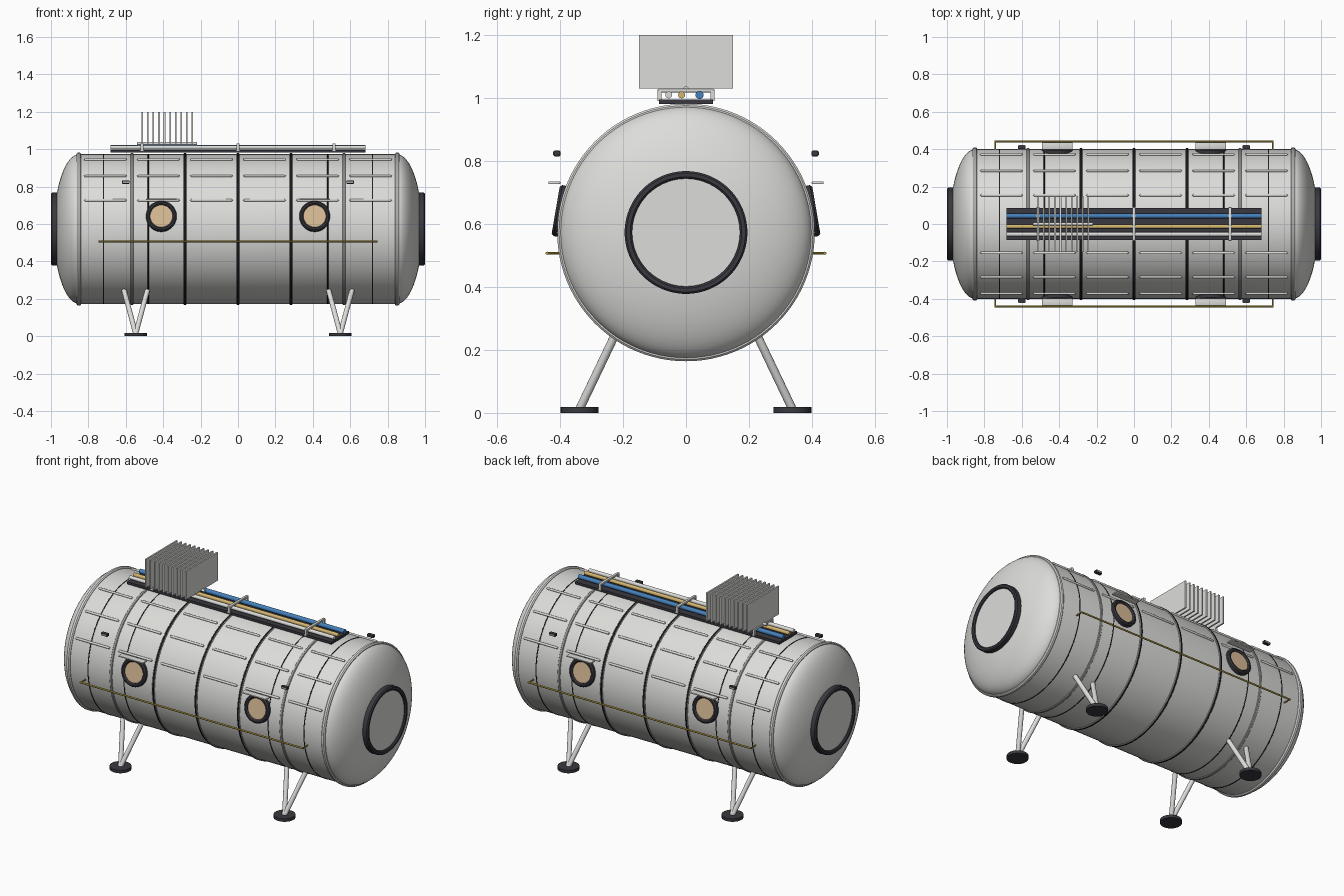
import bpy, bmesh, math
from mathutils import Vector, Matrix

if "Cube" in bpy.data.objects:
    bpy.data.objects.remove(bpy.data.objects["Cube"])

CZ, R = 0.573, 0.40   # hull axis height and radius


def mat(name, rgb):
    m = bpy.data.materials.new(name)
    m.diffuse_color = (*rgb, 1)
    m.use_nodes = True
    m.node_tree.nodes["Principled BSDF"].inputs["Base Color"].default_value = m.diffuse_color
    return m


WHITE = mat("hull white", (0.72, 0.72, 0.70))
GREY = mat("mid grey", (0.42, 0.42, 0.42))
DARK = mat("charcoal", (0.04, 0.04, 0.05))
SEAM = mat("seam black", (0.015, 0.015, 0.017))
TAN = mat("window tan", (0.68, 0.50, 0.30))
GOLD = mat("rail yellow", (0.42, 0.31, 0.05))
AMBER = mat("pipe amber", (0.65, 0.46, 0.16))
BLUE = mat("pipe blue", (0.06, 0.22, 0.50))


def finish(bm, name, material, matrix=None):
    bmesh.ops.recalc_face_normals(bm, faces=bm.faces)
    me = bpy.data.meshes.new(name)
    bm.to_mesh(me)
    bm.free()
    me.materials.append(material)
    ob = bpy.data.objects.new(name, me)
    bpy.context.collection.objects.link(ob)
    if matrix is not None:
        ob.matrix_world = matrix
    bpy.context.view_layer.objects.active = ob
    ob.select_set(True)
    bpy.ops.object.shade_smooth_by_angle(angle=math.radians(35))
    ob.select_set(False)
    return ob


def lathe(name, profile, material, matrix, closed=False, segs=96):
    """Spin (axial, radius) points around the local x axis."""
    bm = bmesh.new()
    vs = [bm.verts.new((a, 0, r)) for a, r in profile]
    edges = [bm.edges.new(p) for p in zip(vs, vs[1:])]
    if closed:
        edges.append(bm.edges.new((vs[-1], vs[0])))
    bmesh.ops.spin(bm, geom=vs + edges, axis=(1, 0, 0), cent=(0, 0, 0),
                   steps=segs, angle=2 * math.pi)
    bmesh.ops.remove_doubles(bm, verts=bm.verts, dist=1e-5)
    return finish(bm, name, material, matrix)


def box(name, centre, size, material, bevel=0.0):
    bm = bmesh.new()
    bmesh.ops.create_cube(bm, size=1)
    bmesh.ops.scale(bm, vec=size, verts=bm.verts)
    if bevel:
        bmesh.ops.bevel(bm, geom=bm.edges[:], offset=bevel, segments=2,
                        affect='EDGES', profile=0.5)
    return finish(bm, name, material, Matrix.Translation(centre))


def rod(name, a, b, r, material, segs=16):
    a, b = Vector(a), Vector(b)
    d = b - a
    bm = bmesh.new()
    bmesh.ops.create_cone(bm, cap_ends=True, segments=segs,
                          radius1=r, radius2=r, depth=d.length)
    m = Matrix.Translation((a + b) / 2) @ d.to_track_quat('Z', 'Y').to_matrix().to_4x4()
    return finish(bm, name, material, m)


def ring_profile(a0, a1, r0, r1, c):
    """Rectangular section with chamfered outer corners."""
    return [(a0, r0), (a0, r1 - c), (a0 + c, r1), (a1 - c, r1), (a1, r1 - c),
            (a1, r0 + c), (a1 - c, r0)]


AXIS = Matrix.Translation((0, 0, CZ))

# Hull with elliptical domed ends
dome = [(0.85 + 0.135 * math.cos(t), R * math.sin(t))
        for t in [math.pi / 2 * i / 16 for i in range(17)]]
lathe("hull", [(-a, r) for a, r in dome] + dome[::-1], WHITE, AXIS)

# Frame ribs, end flanges and dark panel seams
for i in range(-3, 4):
    x = i * 0.2835
    if abs(i) == 3:
        lathe("end_flange", ring_profile(x - 0.012, x + 0.012, 0.39, 0.409, 0.006), WHITE, AXIS, True)
    else:
        lathe("frame_rib", ring_profile(x - 0.008, x + 0.008, 0.39, 0.4055, 0.003), GREY, AXIS, True)
for x in (-0.72, -0.48, -0.283, 0, 0.283, 0.48, 0.72):
    w = 0.005 if abs(x) in (0, 0.283) else 0.003
    h = 0.4065 if abs(x) in (0, 0.283) else 0.4015
    lathe("panel_seam", ring_profile(x - w, x + w, 0.39, h, 0.0005), SEAM, AXIS, True)

# Stringers along the upper hull between the ribs
for k in (22.5, 45, 67.5, 112.5, 135, 157.5):
    t = math.radians(k)
    y, z = 0.402 * math.cos(t), CZ + 0.402 * math.sin(t)
    for i in range(6):
        x = (i - 2.5) * 0.2835
        lathe("stringer", [(-0.114, 0), (-0.111, 0.005), (-0.106, 0.0065),
                           (0.106, 0.0065), (0.111, 0.005), (0.114, 0)],
              WHITE, Matrix.Translation((x, y, z)), segs=12)

# End hatches
for s in (-1, 1):
    m = AXIS @ Matrix.Rotation(0 if s > 0 else math.pi, 4, 'Z')
    lathe("hatch_ring", ring_profile(0.955, 1.0, 0.171, 0.195, 0.006), DARK, m, True)
    lathe("hatch_panel", [(0.96, 0.173), (0.988, 0.173), (0.988, 0)], WHITE, m)

# Side equipment, same on front and back
for sy in (-1, 1):
    for sx in (-1, 1):
        # porthole, tilted up to follow the hull
        m = (Matrix.Translation((sx * 0.41, 0, CZ))
             @ Matrix.Rotation(sy * math.pi / 2, 4, 'Z')
             @ Matrix.Rotation(-math.radians(9.7), 4, 'Y'))
        lathe("porthole_ring", ring_profile(0.375, 0.42, 0.06, 0.082, 0.007), DARK, m, True, 48)
        lathe("porthole_glass", [(0.38, 0.062), (0.411, 0.062), (0.411, 0)], TAN, m, segs=48)
        # hood above the porthole
        box("porthole_hood", (sx * 0.41, sy * 0.418, 0.731), (0.165, 0.038, 0.008), WHITE, 0.002)
        # marker lamp
        box("marker_lamp", (sx * 0.6, sy * 0.41, 0.824), (0.042, 0.022, 0.018), DARK, 0.004)
        box("marker_lens", (sx * 0.6, sy * 0.421, 0.824), (0.032, 0.003, 0.009), GREY)
        # rail stand-off
        rod("rail_standoff", (sx * 0.741, sy * 0.39, 0.507), (sx * 0.741, sy * 0.443, 0.507), 0.004, GOLD, 10)
        # landing pad and its two struts
        foot = (sx * 0.547, sy * 0.338, 0.012)
        rod("landing_pad", (*foot[:2], 0), (*foot[:2], 0.018), 0.06, DARK, 32)
        for dx in (-0.065, 0.065):
            rod("leg_strut", foot, (foot[0] + dx, sy * 0.222, 0.255), 0.0135, WHITE)
    rod("hand_rail", (-0.745, sy * 0.441, 0.507), (0.745, sy * 0.441, 0.507), 0.005, GOLD, 12)

# Roof pipe tray with pipes and clamps
box("pipe_tray", (0, 0, 0.988), (1.365, 0.17, 0.014), DARK)
for y, r, c, name in ((0.043, 0.013, BLUE, "blue_pipe"), (-0.014, 0.011, AMBER, "amber_pipe"),
                      (-0.055, 0.011, WHITE, "white_pipe")):
    rod(name, (-0.683, y, 1.01), (0.683, y, 1.01), r, c)
for x in (-0.513, 0, 0.513):
    box("clamp_bar", (x, 0, 1.024), (0.016, 0.18, 0.012), WHITE, 0.003)
    for s in (-1, 1):
        box("clamp_post", (x, s * 0.084, 1.006), (0.016, 0.012, 0.032), WHITE)

# Radiator fins on a manifold tube
rod("radiator_manifold", (-0.54, 0, 1.03), (-0.22, 0, 1.03), 0.008, WHITE)
for i in range(10):
    box("radiator_fin", (-0.512 + i * 0.0298, 0, 1.115), (0.009, 0.30, 0.17), WHITE)
